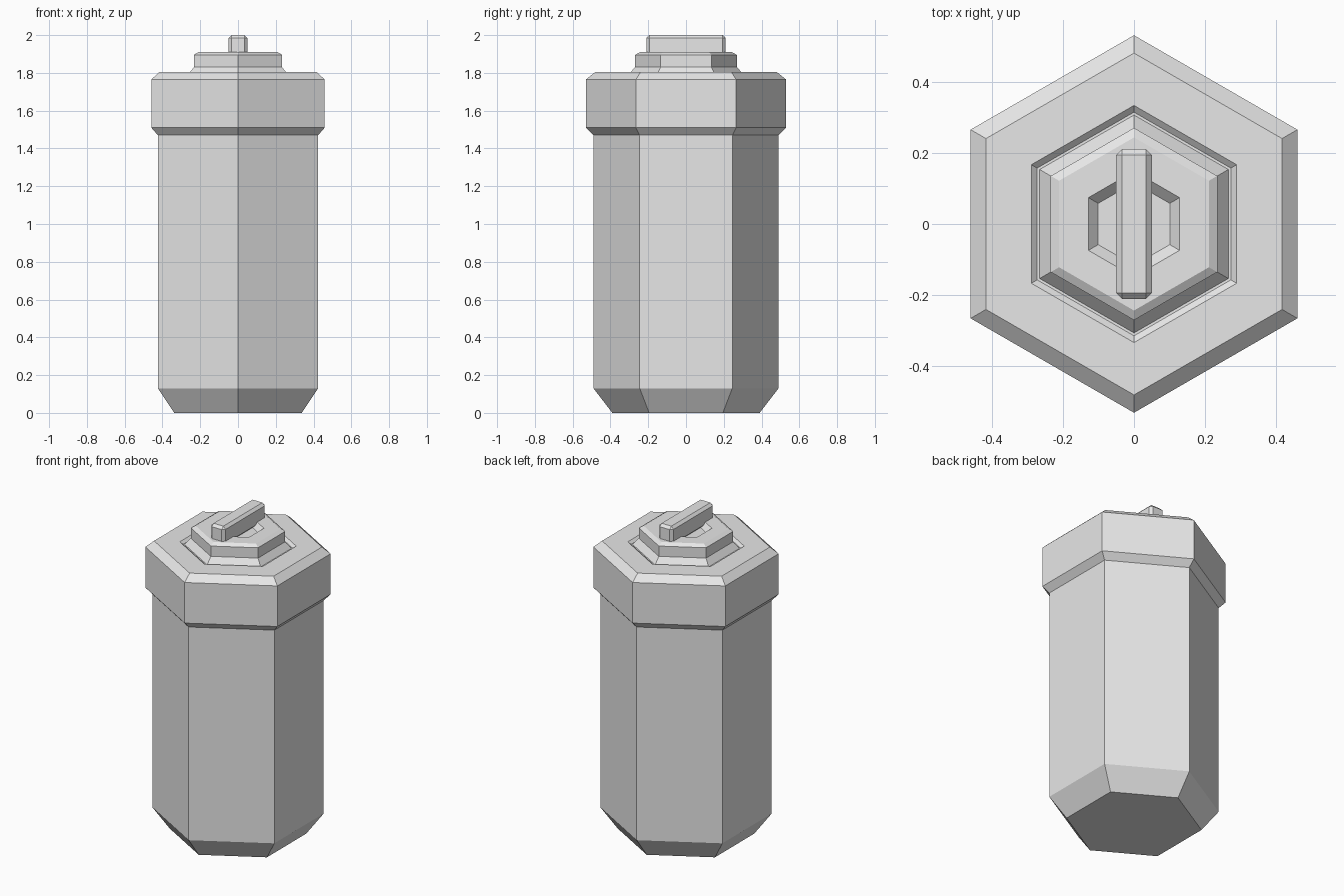
import bpy
import bmesh
from math import pi, sin, cos

SIDES = 6

cube = bpy.data.objects.get("Cube")
if cube:
    bpy.data.objects.remove(cube, do_unlink=True)

GREY = (0.8, 0.8, 0.8, 1)
metal = bpy.data.materials.new("light grey")
metal.use_nodes = True
metal.diffuse_color = GREY
for node in metal.node_tree.nodes:
    if node.type == "BSDF_PRINCIPLED":
        node.inputs["Base Color"].default_value = GREY


def finish(name, bm):
    bmesh.ops.recalc_face_normals(bm, faces=bm.faces)
    mesh = bpy.data.meshes.new(name)
    bm.to_mesh(mesh)
    bm.free()
    mesh.materials.append(metal)
    obj = bpy.data.objects.new(name, mesh)
    bpy.context.collection.objects.link(obj)
    return obj


def hex_solid(name, profile):
    """Stack hexagonal rings (corner radius, height) and close both ends."""
    bm = bmesh.new()
    rings = []
    for radius, z in profile:
        angles = [pi / 2 + 2 * pi * i / SIDES for i in range(SIDES)]
        rings.append([bm.verts.new((radius * cos(a), radius * sin(a), z)) for a in angles])
    for low, high in zip(rings, rings[1:]):
        for i in range(SIDES):
            j = (i + 1) % SIDES
            bm.faces.new((low[i], low[j], high[j], high[i]))
    bm.faces.new(rings[0][::-1])
    bm.faces.new(rings[-1])
    return finish(name, bm)


# Canister: chamfered foot, straight body, wider collar, groove, stepped cap
# and a shallow dished recess in the cap's top
hex_solid("canister", [
    (0.39, 0), (0.49, 0.13), (0.49, 1.47),
    (0.53, 1.51), (0.53, 1.765), (0.48, 1.805),
    (0.333, 1.805), (0.314, 1.79), (0.306, 1.79),
    (0.27, 1.83), (0.27, 1.895), (0.243, 1.91),
    (0.148, 1.91), (0.116, 1.88),
])

# Grip bar across the cap, with its foot sunk into the cap
bm = bmesh.new()
bmesh.ops.create_cube(bm, size=1)
bmesh.ops.scale(bm, vec=(0.1, 0.42, 0.12), verts=bm.verts)
bmesh.ops.translate(bm, vec=(0, 0, 1.94), verts=bm.verts)
bar = finish("grip_bar", bm)
bevel = bar.modifiers.new("chamfer", "BEVEL")
bevel.width = 0.016
bevel.segments = 1
